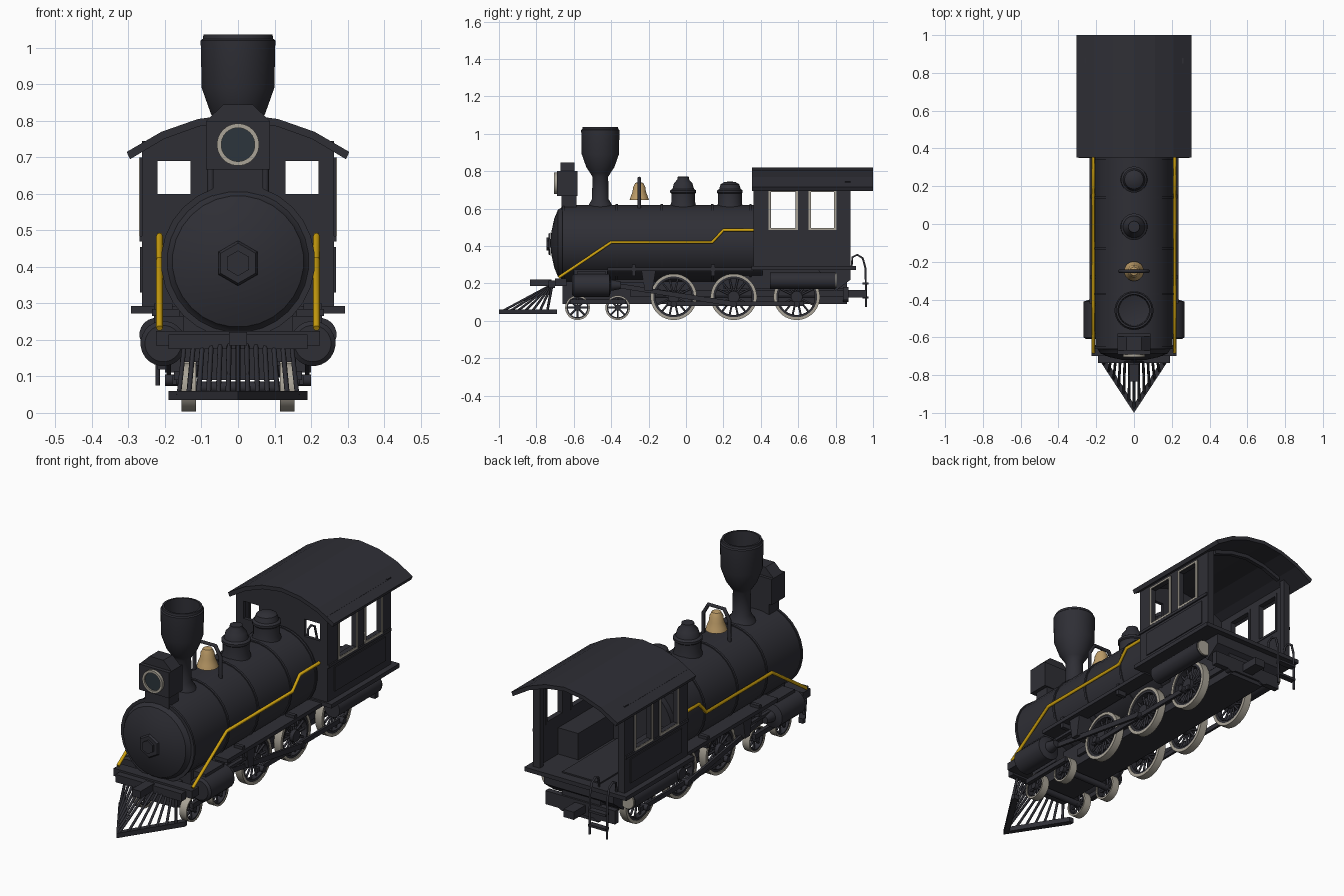
import bpy, bmesh, math
from mathutils import Vector

cube = bpy.data.objects.get("Cube")
if cube:
    bpy.data.objects.remove(cube, do_unlink=True)


def material(name, r, g, b):
    m = bpy.data.materials.new(name)
    m.use_nodes = True
    m.diffuse_color = (r, g, b, 1)
    node = next(n for n in m.node_tree.nodes if n.type == 'BSDF_PRINCIPLED')
    node.inputs["Base Color"].default_value = (r, g, b, 1)
    return m


BLACK = material("charcoal_black", .028, .028, .036)
GOLD = material("yellow_pipe", .62, .36, .005)
BRASS = material("bell_brass", .52, .34, .14)
CREAM = material("pale_trim", .40, .37, .31)
GLASS = material("lamp_glass", .025, .035, .045)


def finish(name, bm, mat, smooth=False):
    bmesh.ops.remove_doubles(bm, verts=bm.verts, dist=1e-5)
    bmesh.ops.recalc_face_normals(bm, faces=bm.faces)
    me = bpy.data.meshes.new(name)
    bm.to_mesh(me)
    bm.free()
    me.materials.append(mat)
    ob = bpy.data.objects.new(name, me)
    bpy.context.collection.objects.link(ob)
    if smooth:
        bpy.ops.object.select_all(action='DESELECT')
        ob.select_set(True)
        bpy.context.view_layer.objects.active = ob
        bpy.ops.object.shade_smooth_by_angle(angle=math.radians(35))
    return ob


def box(name, x, y, z, mat=BLACK):
    """Box from (low, high) spans."""
    return prism(name, [(x[0], z[0]), (x[1], z[0]), (x[1], z[1]), (x[0], z[1])], y, mat)


def prism(name, outline, span, mat=BLACK, axis='y'):
    """Extrude an outline: (x, z) along y, (y, z) along x, (x, y) along z."""
    place = {'y': lambda a, b, t: (a, t, b), 'x': lambda a, b, t: (t, a, b),
             'z': lambda a, b, t: (a, b, t)}[axis]
    bm = bmesh.new()
    ends = [[bm.verts.new(place(a, b, t)) for a, b in outline] for t in span]
    n = len(outline)
    for ring in ends:
        bm.faces.new(ring)
    for i in range(n):
        j = (i + 1) % n
        bm.faces.new((ends[0][i], ends[0][j], ends[1][j], ends[1][i]))
    return finish(name, bm, mat)


def lathe(name, profile, centre, axis, mat=BLACK, n=24, closed=False, smooth=True):
    """Revolve (radius, offset) points round an axis through centre."""
    bm = bmesh.new()
    c = Vector(centre)
    rows = []
    for r, t in profile:
        row = []
        for k in range(n):
            a = 2 * math.pi * (k + .5) / n
            u, v = r * math.cos(a), r * math.sin(a)
            p = {'x': (t, u, v), 'y': (u, t, v), 'z': (u, v, t)}[axis]
            row.append(bm.verts.new(c + Vector(p)))
        rows.append(row)
    pairs = list(zip(rows, rows[1:])) + ([(rows[-1], rows[0])] if closed else [])
    for a, b in pairs:
        for k in range(n):
            j = (k + 1) % n
            bm.faces.new((a[k], a[j], b[j], b[k]))
    if not closed:
        for row in (rows[0], rows[-1]):
            bm.faces.new(row)
    bmesh.ops.remove_doubles(bm, verts=bm.verts, dist=1e-5)
    return finish(name, bm, mat, smooth)


def drum(name, r, span, centre, axis, mat=BLACK, n=20):
    return lathe(name, [(r, span[0]), (r, span[1])], centre, axis, mat, n)


def pipe(name, points, r, mat=BLACK):
    cu = bpy.data.curves.new(name, 'CURVE')
    cu.dimensions = '3D'
    cu.bevel_depth, cu.bevel_resolution, cu.use_fill_caps = r, 1, True
    sp = cu.splines.new('POLY')
    sp.points.add(len(points) - 1)
    for p, q in zip(sp.points, points):
        p.co = (*q, 1)
    tmp = bpy.data.objects.new(name + "_path", cu)
    bpy.context.collection.objects.link(tmp)
    bpy.context.view_layer.update()
    me = bpy.data.meshes.new_from_object(tmp.evaluated_get(bpy.context.evaluated_depsgraph_get()))
    bpy.data.objects.remove(tmp, do_unlink=True)
    me.materials.clear()
    me.materials.append(mat)
    ob = bpy.data.objects.new(name, me)
    bpy.context.collection.objects.link(ob)
    return ob


def wheel(name, s, y, r, spokes):
    c = (s * .135, y, r + .004)
    lathe(name + "_tyre", [(r, -.02), (r, .02), (r * .88, .02), (r * .88, -.02)], c, 'x', CREAM, 32, True)
    lathe(name + "_rim", [(r * .88, -.016), (r * .88, .016), (r * .78, .016), (r * .78, -.016)], c, 'x', BLACK, 32, True)
    drum(name + "_hub", r * .25, (-.024, .024), c, 'x')
    for k in range(spokes):
        a = 2 * math.pi * k / spokes
        pipe(name + "_spoke", [c, (c[0], y + r * .82 * math.cos(a), c[2] + r * .82 * math.sin(a))], .006)


# Boiler, smokebox front and bands
lathe("boiler", [(0, -.725), (.06, -.72), (.13, -.705), (.18, -.685), (.195, -.66), (.206, -.655),
                 (.206, .36), (.206, .41), (0, .41)], (0, 0, .415), 'y', n=28)
for y in (-.655, -.37, -.13, .14, .345):
    drum("boiler_band", .211, (y - .006, y + .006), (0, 0, .415), 'y', n=28)
lathe("door_boss", [(.062, -.725), (.055, -.735), (.035, -.735), (.035, -.745), (0, -.745)],
      (0, 0, .41), 'y', n=6, smooth=False)

# Chimney
lathe("chimney", [(.075, .595), (.06, .625), (.045, .65), (.042, .77), (.055, .79), (.075, .82), (.1, .89),
                  (.103, 1.02), (.097, 1.025), (.095, 1.037), (.085, 1.037), (.08, .9), (0, .88)],
      (0, -.458, 0), 'z', n=28)

# Headlight
box("lamp_bracket", (-.068, .068), (-.665, -.585), (.58, .67))
box("lamp_body", (-.087, .087), (-.69, -.58), (.667, .8))
prism("lamp_roof", [(-.087, .8), (.087, .8), (.04, .845), (-.04, .845)], (-.67, -.595))
lathe("lamp_ring", [(.058, -.705), (.058, -.68), (.046, -.68), (.046, -.705)], (0, 0, .735), 'y', CREAM, 28, True)
drum("lamp_lens", .047, (-.697, -.685), (0, 0, .735), 'y', GLASS, 28)

# Bell and its yoke
lathe("bell", [(.052, .645), (.046, .665), (.036, .69), (.033, .715), (.022, .737), (0, .742)],
      (0, -.25, 0), 'z', BRASS)
pipe("bell_yoke", [(-.075, -.25, .58), (-.075, -.25, .71), (-.045, -.25, .762), (.045, -.25, .762),
                   (.075, -.25, .71), (.075, -.25, .58)], .01)

# Domes
lathe("sand_dome", [(.075, .595), (.064, .635), (.064, .68), (.07, .685), (.07, .697), (.058, .705),
                    (.05, .735), (.032, .755), (.03, .77), (0, .772)], (0, -.015, 0), 'z')
lathe("steam_dome", [(.075, .595), (.064, .63), (.064, .68), (.069, .685), (.069, .697), (.058, .705),
                     (.05, .73), (.03, .742), (0, .745)], (0, .235, 0), 'z')

# Chassis, saddle and firebox
box("main_frame", (-.1, .1), (-.66, .86), (.09, .21))
box("saddle", (-.15, .15), (-.6, -.42), (.14, .29))
box("firebox", (-.11, .11), (.2, .86), (.17, .3))
prism("rear_brace", [(.7, .28), (.88, .28), (.88, .22), (.8, .16)], (-.2, .2), axis='x')

# Buffer beam, coupler and pilot
box("buffer_beam", (-.225, .225), (-.7, -.64), (.185, .225))
box("pilot_beam", (-.19, .19), (-.735, -.7), (.175, .215))
box("front_coupler", (-.025, .025), (-.835, -.72), (.185, .222))
prism("pilot_foot", [(0, -1), (.19, -.71), (.19, -.69), (.165, -.69), (0, -.955), (-.165, -.69),
                     (-.19, -.69), (-.19, -.71)], (.035, .06), axis='z')
for k in range(-6, 7):
    x = k * .027
    pipe("pilot_bar", [(x, -.985 + 1.5 * abs(x), .05), (x * .9, -.715, .195)], .007)

# Cab floor, front wall and roof
box("cab_floor", (-.293, .293), (.35, .91), (.272, .293))
ARC = [(-.305, .715), (-.21, .77), (-.11, .805), (0, .82), (.11, .805), (.21, .77), (.305, .715)]
prism("cab_roof", ARC + [(x * .97, z - .02) for x, z in reversed(ARC)], (.353, 1.0))
FRONT = (.36, .378)
box("front_wall_lower", (-.262, .262), FRONT, (.29, .6))
box("front_wall_middle", (-.13, .13), FRONT, (.6, .69))
prism("front_wall_arch", [(-.262, .69), (.262, .69), (.262, .73)]
      + [(x, z - .012) for x, z in reversed(ARC[1:-1])] + [(-.262, .73)], FRONT)
prism("rear_arch", [(x, z - .01) for x, z in ARC[1:-1]]
      + [(x * .97, z - .04) for x, z in reversed(ARC[1:-1])], (.85, .87))

for s in (-1, 1):
    def span(a, b):
        return tuple(sorted((s * a, s * b)))

    # Cab sides and windows
    wall = span(.245, .263)
    box("front_wall_post", span(.22, .262), FRONT, (.6, .69))
    box("side_wall_lower", wall, (.36, .875), (.29, .485))
    box("side_wall_upper", wall, (.36, .875), (.7, .74))
    for post in ((.36, .44), (.6, .655), (.805, .875)):
        box("side_wall_post", wall, post, (.485, .7))
    box("side_panel", span(.262, .268), (.415, .835), (.33, .455))
    box("sill", span(.262, .27), (.36, .875), (.47, .485))
    for a, b in ((.44, .6), (.655, .805)):
        for y in ((a, a + .014), (b - .014, b)):
            box("window_jamb", span(.242, .268), y, (.485, .7))
        for z in ((.485, .497), (.688, .7)):
            box("window_rail", span(.242, .268), (a, b), z)
        for y in ((a, a + .013), (b - .013, b)):
            box("window_trim", span(.266, .271), y, (.485, .7), CREAM)
        for z in ((.485, .496), (.69, .7)):
            box("window_trim", span(.266, .271), (a, b), z, CREAM)
    box("rear_post", span(.225, .263), (.85, .88), (.29, .745))
    box("bench", span(.13, .245), (.378, .7), (.29, .43))

    # Air tank below the cab
    drum("air_tank", .045, (.45, .8), (s * .225, 0, .215), 'y')
    drum("air_tank_cap", .04, (.8, .808), (s * .225, 0, .215), 'y', CREAM)

    # Running board and hand pipe
    box("running_board", span(.16, .235), (-.42, .36), (.265, .285))
    for y in (-.28, .145):
        box("board_bracket", span(.18, .23), (y - .01, y + .01), (.24, .3))
    pipe("side_pipe", [(s * .215, y, z) for y, z in
                       ((-.68, .232), (-.4, .42), (.14, .42), (.2, .485), (.36, .485))], .009, GOLD)

    # Wheels, cylinders and rods
    for y in (-.066, .255, .592):
        wheel("drive_wheel", s, y, .124, 14)
        drum("crank_pin", .016, (-.02, .02), (s * .18, y, .09), 'x')
    for y in (-.58, -.365):
        wheel("truck_wheel", s, y, .066, 8)
    box("truck_frame", span(.155, .175), (-.62, -.32), (.09, .115))
    lathe("steam_cylinder", [(.05, -.61), (.062, -.6), (.062, -.41), (.03, -.4), (.02, -.35)],
          (s * .205, 0, .19), 'y')
    box("valve_chest", span(.13, .22), (-.58, -.43), (.19, .265))
    prism("coupling_rod", [(-.1, .078), (.63, .078), (.63, .102), (-.1, .102)], span(.168, .18), axis='x')
    prism("main_rod", [(-.36, .175), (.26, .075), (.26, .103), (-.36, .2)], span(.184, .196), axis='x')
    box("slide_bar", span(.19, .21), (-.41, -.18), (.205, .22))
    prism("guide_yoke", [(-.24, .28), (-.16, .28), (-.18, .16), (-.22, .16)], span(.11, .215), axis='x')
    box("side_frame", span(.1, .115), (-.3, .86), (.13, .165))
    drum("axle_box", .03, (.84, .87), (s * .1, 0, .13), 'y')

for y, z in ((-.066, .128), (.255, .128), (.592, .128), (-.58, .07), (-.365, .07)):
    drum("axle", .016, (-.14, .14), (0, y, z), 'x')

# Rear coupler and boarding ladder
box("rear_beam", (-.2, .2), (.84, .87), (.11, .18))
box("rear_coupler", (-.03, .03), (.86, .965), (.125, .165))
for x in (-.22, -.12):
    pipe("ladder_rail", [(x, .885, .285), (x, .89, .34), (x, .915, .353), (x, .945, .335),
                         (x, .96, .28), (x, .963, .075)], .006)
for z in (.125, .2):
    box("ladder_step", (-.22, -.12), (.945, .975), (z - .006, z + .006))
